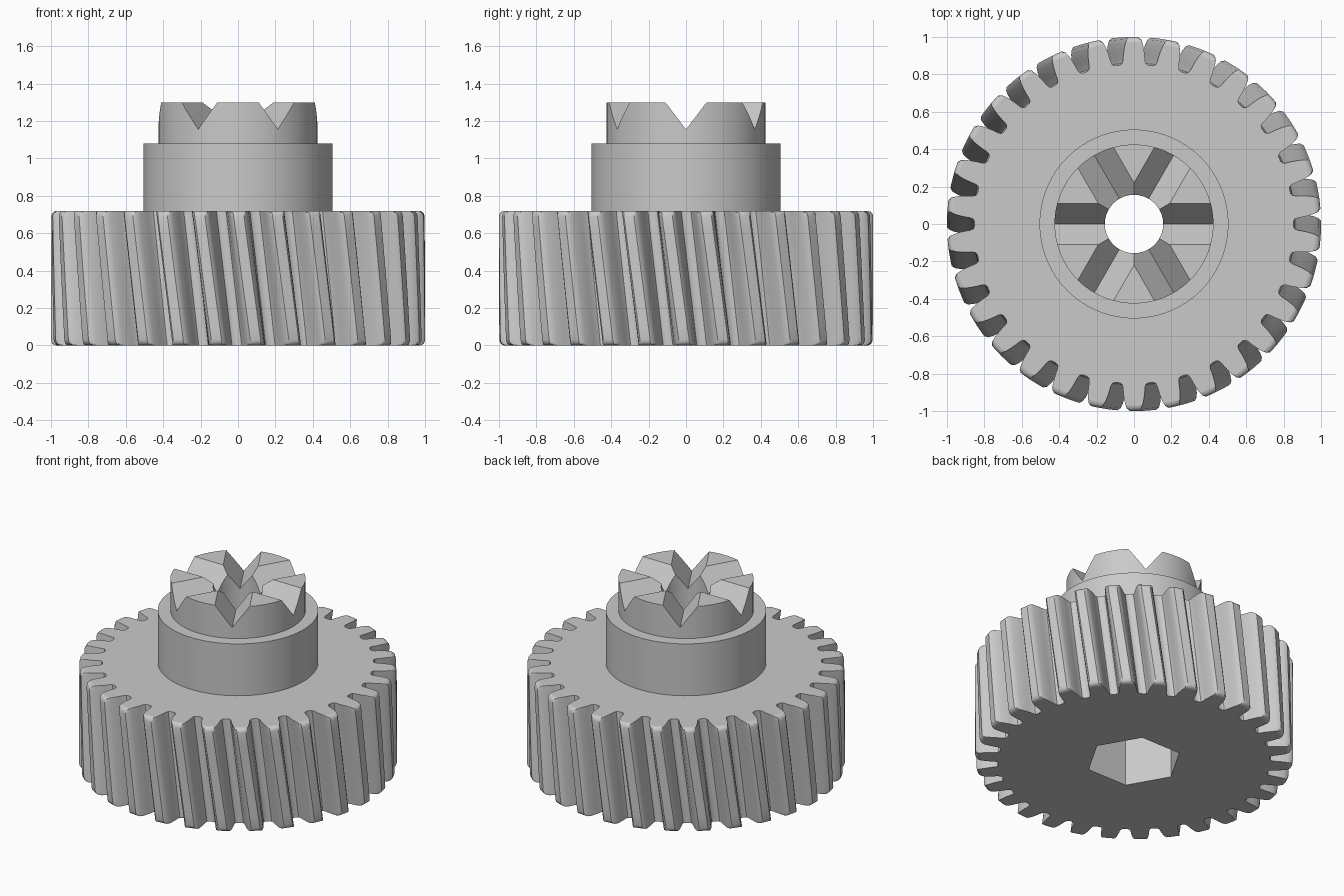
import bpy, bmesh, math
from mathutils import Matrix

old = bpy.data.objects.get("Cube")
if old:
    bpy.data.objects.remove(old, do_unlink=True)

TEETH = 30
PITCH = 2 * math.pi / TEETH
TWIST = math.radians(5.6)
GEAR_TOP = 0.72
HUB_TOP = 1.3

# One plain grey for the whole part
grey = bpy.data.materials.new("plain_grey")
grey.use_nodes = True
grey.diffuse_color = (0.59, 0.59, 0.59, 1)
grey.node_tree.nodes["Principled BSDF"].inputs["Base Color"].default_value = (0.59, 0.59, 0.59, 1)


def make_object(name, bm):
    bmesh.ops.recalc_face_normals(bm, faces=bm.faces)
    mesh = bpy.data.meshes.new(name)
    bm.to_mesh(mesh)
    bm.free()
    mesh.materials.append(grey)
    obj = bpy.data.objects.new(name, mesh)
    bpy.context.collection.objects.link(obj)
    return obj


def stack(name, rings):
    """Skin equal-length closed rings and cap both ends."""
    bm = bmesh.new()
    loops = [[bm.verts.new(p) for p in ring] for ring in rings]
    n = len(loops[0])
    for low, high in zip(loops, loops[1:]):
        for i in range(n):
            j = (i + 1) % n
            bm.faces.new((low[i], low[j], high[j], high[i]))
    bm.faces.new(loops[0][::-1])
    bm.faces.new(loops[-1])
    return make_object(name, bm)


def circle(radius, z, sides):
    return [(radius * math.cos(2 * math.pi * i / sides),
             radius * math.sin(2 * math.pi * i / sides), z) for i in range(sides)]


def cut(target, cutters):
    for cutter in cutters:
        mod = target.modifiers.new("cut", "BOOLEAN")
        mod.operation = "DIFFERENCE"
        mod.solver = "EXACT"
        mod.object = cutter
    bpy.context.view_layer.update()
    result = bpy.data.meshes.new_from_object(
        target.evaluated_get(bpy.context.evaluated_depsgraph_get()))
    target.modifiers.clear()
    target.data = result


# Helical gear: half of one tooth gap as (radius, half width), mirrored and repeated
half_gap = [(0.853, 0.014), (0.860, 0.026), (0.876, 0.033), (0.905, 0.038),
            (0.935, 0.045), (0.965, 0.054), (0.988, 0.064), (1.0, 0.077)]
gap = [(r, -w) for r, w in reversed(half_gap)] + half_gap + [(1.0, PITCH / 2)]


def gear_ring(z):
    # Tooth tips are rounded over at both ends
    edge = max(0.0, 1 - min(z, GEAR_TOP - z) / 0.03)
    limit = 1 - 0.03 * (1 - math.sqrt(1 - edge * edge))
    turn = TWIST * (1 - z / GEAR_TOP)
    ring = []
    for t in range(TEETH):
        for r, w in gap:
            a = t * PITCH + turn + w / r
            r = min(r, limit)
            ring.append((r * math.cos(a), r * math.sin(a), z))
    return ring


ends = [0, 0.002, 0.008, 0.017, 0.03]
steps = [0.03 + (GEAR_TOP - 0.06) * i / 10 for i in range(1, 10)]
levels = ends + steps + [GEAR_TOP - z for z in reversed(ends)]
gear = stack("helical_gear", [gear_ring(z) for z in levels])

# Stepped hub with the clutch ring on top
hub = stack("hub", [circle(r, z, 96) for r, z in
                    ((0.505, GEAR_TOP), (0.505, 1.08), (0.425, 1.08), (0.425, HUB_TOP))])

# Cutters: round bore, hexagonal socket and three crossing V grooves
bore = stack("bore_cutter", [circle(0.156, z, 64) for z in (-0.1, 1.5)])
socket = stack("socket_cutter", [circle(0.303, z, 6) for z in (-0.1, 0.5)])
grooves = []
for k in range(3):
    groove = stack("groove_cutter", [
        [(x, 0, 1.155), (x, 0.22, 1.445), (x, -0.22, 1.445)] for x in (-0.7, 0.7)])
    groove.data.transform(Matrix.Rotation(k * math.pi / 3, 4, "Z"))
    grooves.append(groove)

cut(gear, [bore, socket])
cut(hub, [bore] + grooves)
for cutter in [bore, socket] + grooves:
    bpy.data.objects.remove(cutter, do_unlink=True)

# Smooth flanks and walls, crisp edges, flat end faces
for obj in (gear, hub):
    bpy.ops.object.select_all(action="DESELECT")
    obj.select_set(True)
    bpy.context.view_layer.objects.active = obj
    bpy.ops.object.shade_smooth_by_angle(angle=math.radians(30))
    for face in obj.data.polygons:
        if abs(face.normal.z) > 0.999:
            face.use_smooth = False
